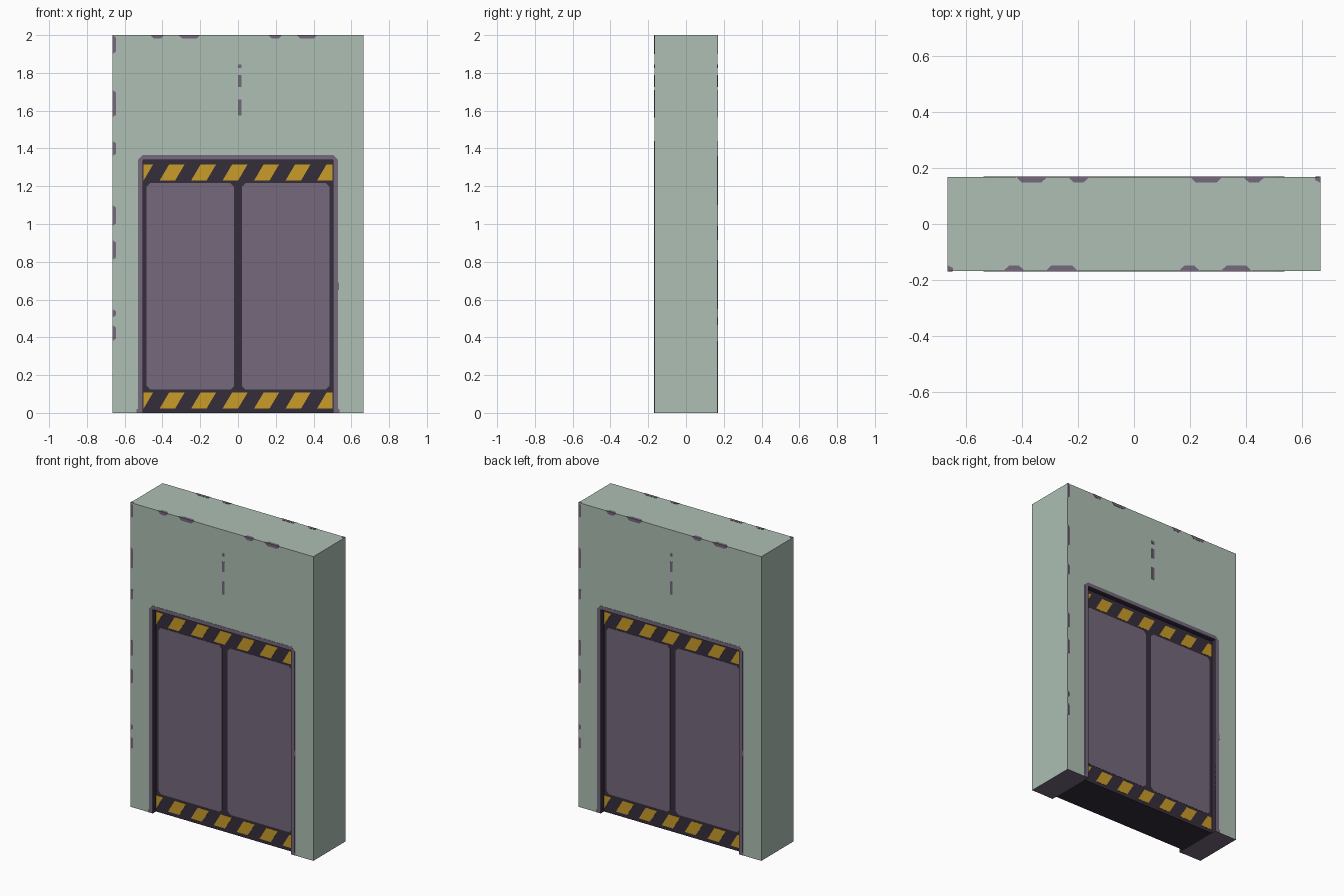
import bpy, bmesh

if "Cube" in bpy.data.objects:
    bpy.data.objects.remove(bpy.data.objects["Cube"])

# Sizes
W, D, H = 0.665, 0.167, 2.0        # wall half width, half depth, height
OX, OZ = 0.503, 1.34               # doorway half width, height
DOOR = D - 0.033                   # half depth of the recessed door slab
T = 0.0015                         # thickness of painted plates


def material(name, hexcode):
    def lin(c):
        c /= 255
        return c / 12.92 if c <= 0.04045 else ((c + 0.055) / 1.055) ** 2.4
    m = bpy.data.materials.new(name)
    m.diffuse_color = [lin(int(hexcode[i:i + 2], 16)) for i in (0, 2, 4)] + [1]
    m.use_nodes = True
    m.node_tree.nodes["Principled BSDF"].inputs["Base Color"].default_value = m.diffuse_color
    return m


GREEN = material("wall_green", "ADBFB4")
PURPLE = material("panel_purple", "75687C")
DARK = material("dark_purple", "352D3B")
YELLOW = material("hazard_yellow", "C99C2A")


def build(name, polys, lo, hi, mats, axis="y", both=True, rule=None):
    """Extrude 2D outlines along y or z; both adds a copy turned half round."""
    bm = bmesh.new()
    for s in ((1, -1) if both else (1,)):
        for poly in polys:
            rings = []
            for h in (lo, hi):
                pts = [(a, h, b) if axis == "y" else (a, b, h) for a, b in poly]
                rings.append([bm.verts.new((s * x, s * y, z)) for x, y, z in pts])
            low, high = rings
            bm.faces.new(low)
            bm.faces.new(high[::-1])
            n = len(low)
            for i in range(n):
                j = (i + 1) % n
                bm.faces.new((low[i], high[i], high[j], low[j]))
    bmesh.ops.recalc_face_normals(bm, faces=bm.faces)
    bm.normal_update()
    if rule:
        for f in bm.faces:
            f.material_index = rule(f)
    me = bpy.data.meshes.new(name)
    bm.to_mesh(me)
    bm.free()
    for m in mats:
        me.materials.append(m)
    ob = bpy.data.objects.new(name, me)
    bpy.context.collection.objects.link(ob)
    return ob


def plate(name, polys, mat, y=D):
    return build(name, polys, -y - T, -y + 0.001, [mat])


def arch(x, z, c=0.0):
    """Open outline of a doorway with clipped upper corners."""
    if not c:
        return [(-x, 0), (-x, z), (x, z), (x, 0)]
    return [(-x, 0), (-x, z - c), (-x + c, z), (x - c, z), (x, z - c), (x, 0)]


# Wall with doorway: purple underside, dark reveals
def wall_rule(f):
    c, n = f.calc_center_median(), f.normal
    if n.z < -0.5 and c.z < 0.01:
        return 1
    if abs(n.y) < 0.5 and abs(c.x) < OX + 0.01 and c.z < OZ + 0.01:
        return 2
    return 0


build("wall", [arch(W, H) + arch(OX, OZ)[::-1]], -D, D,
      [GREEN, PURPLE, DARK], both=False, rule=wall_rule)

# Door slab
build("door_slab", [arch(OX, OZ)], -DOOR, DOOR, [DARK], both=False)

# Door frame trim with small feet
plate("door_frame", [arch(0.53, 1.365, 0.025) + arch(OX, OZ)[::-1]], PURPLE)
plate("frame_feet", [[(s * 0.53, 0), (s * 0.537, 0), (s * 0.537, 0.02), (s * 0.53, 0.02)]
                     for s in (-1, 1)], PURPLE)


# Door leaves with clipped corners
def leaf(x0, x1, z0, z1, c=0.02):
    return [(x0 + c, z0), (x1 - c, z0), (x1, z0 + c), (x1, z1 - c),
            (x1 - c, z1), (x0 + c, z1), (x0, z1 - c), (x0, z0 + c)]


plate("door_leaves", [leaf(-0.485, -0.02, 0.123, 1.217),
                      leaf(0.02, 0.485, 0.123, 1.217)], PURPLE, DOOR)


# Hazard stripes, slanted and clipped to the doorway
def clip(poly, lim, sign):
    out = []
    for (ax, az), (bx, bz) in zip(poly, poly[1:] + poly[:1]):
        ina, inb = sign * ax <= lim, sign * bx <= lim
        if ina:
            out.append((ax, az))
        if ina != inb:
            t = (sign * lim - ax) / (bx - ax)
            out.append((sign * lim, az + t * (bz - az)))
    return out


stripes = []
for z0, z1 in ((0.023, 0.107), (1.23, 1.315)):
    for k in range(-1, 6):
        x = -0.415 + k / 6
        p = [(x, z0), (x + 0.082, z0), (x + 0.132, z1), (x + 0.05, z1)]
        stripes.append(clip(clip(p, 0.5, 1), 0.5, -1))
plate("hazard_stripes", stripes, YELLOW, DOOR)

# Worn chips along the upper edges, on the face and on the top
spans = [(-0.465, -0.39), (-0.315, -0.2), (0.16, 0.235), (0.31, 0.42)]


def chip(a, b, edge, inner):
    return [(a, edge), (b, edge), (b - 0.02, inner), (a + 0.02, inner)]


plate("edge_chips_face", [chip(a, b, H, H - 0.019) for a, b in spans], PURPLE)
corner = [(-W, -D), (-W + 0.02, -D), (-W + 0.02, -D + 0.01), (-W, -D + 0.02)]
build("edge_chips_top", [chip(a, b, -D, -D + 0.019) for a, b in spans] + [corner],
      H - 0.001, H + T, [PURPLE], axis="z")

# Worn chips down the left edge
heights = [(1.90, 2.0), (1.565, 1.71), (1.36, 1.44), (0.99, 1.10),
           (0.81, 0.915), (0.505, 0.55), (0.38, 0.465)]
plate("side_chips", [[(-W, a), (-W + 0.018, a + 0.012), (-W + 0.018, b - 0.012), (-W, b)]
                     for a, b in heights], PURPLE)

# Centre crack above the door and a nick on the frame
marks = [(0, 0.019, 1.825, 1.845), (0, 0.019, 1.725, 1.79), (0, 0.019, 1.575, 1.66),
         (0.53, 0.535, 0.65, 0.69)]
plate("wall_cracks", [[(a, c), (b, c), (b, d), (a, d)] for a, b, c, d in marks], PURPLE)
